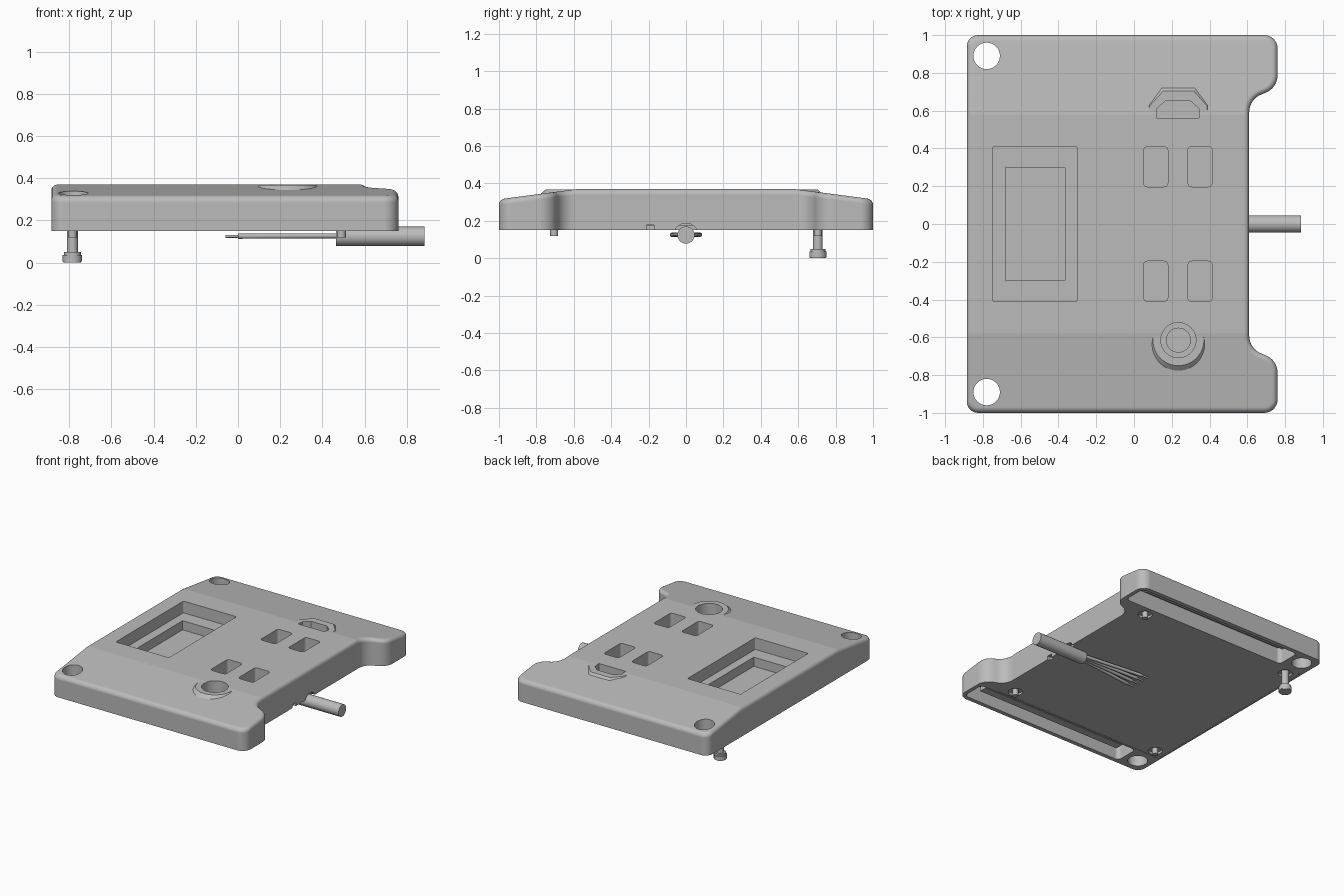
import bpy, bmesh, math
from mathutils import Vector, Matrix

old = bpy.data.objects.get("Cube")
if old:
    bpy.data.objects.remove(old)

grey = bpy.data.materials.new("plain_grey")
grey.use_nodes = True
grey.diffuse_color = (0.5, 0.5, 0.5, 1)
grey.node_tree.nodes["Principled BSDF"].inputs["Base Color"].default_value = (0.5, 0.5, 0.5, 1)


def make(name, bm):
    bmesh.ops.recalc_face_normals(bm, faces=bm.faces)
    me = bpy.data.meshes.new(name)
    bm.to_mesh(me)
    bm.free()
    me.materials.append(grey)
    ob = bpy.data.objects.new(name, me)
    bpy.context.collection.objects.link(ob)
    return ob


def rounded(corners, radii, steps=8):
    """Round each corner of a 2D outline with an arc."""
    out = []
    for i, (c, r) in enumerate(zip(corners, radii)):
        p = Vector(c)
        a = (Vector(corners[i - 1]) - p).normalized()
        b = (Vector(corners[(i + 1) % len(corners)]) - p).normalized()
        if r == 0:
            out.append(p)
            continue
        half = a.angle(b) / 2
        centre = p + (a + b).normalized() * (r / math.sin(half))
        start = p + a * (r / math.tan(half)) - centre
        end = p + b * (r / math.tan(half)) - centre
        turn = math.atan2(start.x * end.y - start.y * end.x, start.dot(end))
        for k in range(steps + 1):
            out.append(centre + Matrix.Rotation(turn * k / steps, 2) @ start)
    return out


def prism_mesh(points, z0, z1):
    bm = bmesh.new()
    base = bm.faces.new([bm.verts.new((p[0], p[1], z0)) for p in points])
    top = bmesh.ops.extrude_face_region(bm, geom=[base])["geom"]
    for v in top:
        if isinstance(v, bmesh.types.BMVert):
            v.co.z = z1
    return bm


def prism(name, points, z0, z1):
    return make(name, prism_mesh(points, z0, z1))


def rect(x0, x1, y0, y1, r=0.0):
    return rounded([(x0, y0), (x1, y0), (x1, y1), (x0, y1)], [r] * 4, 4)


def rod(name, a, b, r0, r1=None, sides=32):
    """Cylinder or cone between two points."""
    a, b = Vector(a), Vector(b)
    d = b - a
    m = Matrix.Translation((a + b) / 2) @ d.to_track_quat("Z", "Y").to_matrix().to_4x4()
    bm = bmesh.new()
    bmesh.ops.create_cone(bm, cap_ends=True, segments=sides, radius1=r0,
                          radius2=r0 if r1 is None else r1, depth=d.length, matrix=m)
    return make(name, bm)


def cut(ob, cutters):
    for c in cutters:
        c.hide_render = True
        mod = ob.modifiers.new("cut", "BOOLEAN")
        mod.operation, mod.solver, mod.object = "DIFFERENCE", "EXACT", c
    bpy.context.view_layer.update()
    dg = bpy.context.evaluated_depsgraph_get()
    me = bpy.data.meshes.new_from_object(ob.evaluated_get(dg))
    ob.modifiers.clear()
    ob.data = me


BOTTOM, TOP, EDGE, CREASE = 0.15, 0.37, 0.315, 0.58


def roof(y):
    return TOP - (TOP - EDGE) * max(0, abs(y) - CREASE) / (1 - CREASE)


# Case: rounded outline with two horns and sloping ends
half = [(0.61, 0.66), (0.76, 0.72), (0.76, 1), (-0.885, 1)]
radii = [0.1, 0.1, 0.07, 0.06]
outline = rounded(half + [(x, -y) for x, y in reversed(half)], radii + radii[::-1])
bm = prism_mesh(outline, BOTTOM, TOP)
for s in (-1, 1):
    bmesh.ops.bisect_plane(bm, geom=bm.verts[:] + bm.edges[:] + bm.faces[:],
                           plane_co=(0, s * CREASE, 0), plane_no=(0, 1, 0))
for v in bm.verts:
    if v.co.z > BOTTOM + 0.1:
        v.co.z = roof(v.co.y)
bmesh.ops.recalc_face_normals(bm, faces=bm.faces)
rim = [e for e in bm.edges if all(v.co.z > BOTTOM + 0.1 for v in e.verts)
       and any(abs(f.normal.z) < 0.1 for f in e.link_faces)]
bmesh.ops.bevel(bm, geom=rim, offset=0.03, segments=5, profile=0.5,
                affect="EDGES", clamp_overlap=False)
case = make("case", bm)

# Raised collars around the socket and the connector slot
socket_xy = (0.235, -0.615)
socket_collar = rod("socket_collar", (*socket_xy, 0.31), (*socket_xy, 0.368), 0.2, 0.135, 48)
collar_bm = prism_mesh([(0.04, 0.5), (0.43, 0.5), (0.43, 0.66), (0.34, 0.76),
                        (0.13, 0.76), (0.04, 0.66)], 0.31, 0.368)
for v in collar_bm.verts:
    if v.co.z > 0.33:
        v.co.x = 0.235 + (v.co.x - 0.235) * 0.78
        v.co.y = 0.5 + (v.co.y - 0.5) * 0.78
slot_collar = make("slot_collar", collar_bm)

# Openings on the top
socket_cut = rod("socket_cutter", (*socket_xy, 0.24), (*socket_xy, 0.5), 0.093, sides=48)
slot_cut = prism("slot_cutter", [(0.12, 0.56), (0.345, 0.56), (0.345, 0.61),
                                 (0.3, 0.65), (0.165, 0.65), (0.12, 0.61)], 0.25, 0.5)
cutters = [socket_cut, slot_cut,
           prism("display_cutter", rect(-0.75, -0.3, -0.41, 0.41, 0.01), 0.28, 0.5),
           prism("screen_cutter", rect(-0.68, -0.365, -0.3, 0.3), 0.21, 0.5)]
for s in (-1, 1):
    y0, y1 = sorted((s * 0.197, s * 0.41))
    for x in (0.115, 0.35):
        cutters.append(prism("button_cutter", rect(x - 0.064, x + 0.064, y0, y1, 0.02), 0.22, 0.5))
    cutters.append(rod("corner_hole_cutter", (-0.78, s * 0.89, 0), (-0.78, s * 0.89, 0.6), 0.07, sides=48))
    # Hollow channel under each end
    y0, y1 = sorted((s * 0.785, s * 0.968))
    cutters.append(prism("channel_cutter", rect(-0.67, 0.73, y0, y1, 0.03), 0.1, 0.27))

# Board pocket, cable arch and small side slot
cutters += [prism("pocket_cutter", rect(-0.872, 0.59, -0.77, 0.77, 0.02), 0.1, 0.175),
            rod("cable_arch_cutter", (0.5, 0, 0.122), (0.7, 0, 0.122), 0.065),
            prism("side_slot_cutter", rect(0.57, 0.65, -0.21, -0.17), 0.1, 0.178)]
cut(case, cutters)
cut(socket_collar, [socket_cut])
cut(slot_collar, [slot_cut])

# Circuit board with four screw recesses
board = prism("circuit_board", rect(-0.871, 0.589, -0.769, 0.769, 0.02), 0.151, 0.174)
posts = [(x, s * 0.705) for x in (-0.785, 0.49) for s in (-1, 1)]
board_cuts = [rod("screw_recess_cutter", (x, y, 0.1), (x, y, 0.168), 0.05, sides=24) for x, y in posts]
cut(board, board_cuts)

# Socket plug, bars in the end channels
rod("socket_plug", (*socket_xy, 0.235), (*socket_xy, 0.29), 0.066)
for s in (-1, 1):
    y0, y1 = sorted((s * 0.87, s * 0.93))
    prism("channel_bar", rect(-0.62, 0.62, y0, y1), 0.21, 0.275)

# Screws: one long with a head, the others short pegs
for x, y in posts:
    if x < 0 and y > 0:
        rod("long_screw", (x, y, 0.03), (x, y, 0.175), 0.026)
        rod("long_screw_head", (x, y, 0.005), (x, y, 0.035), 0.046)
        rod("long_screw_tip", (x, y, 0), (x, y, 0.01), 0.042)
        rod("long_screw_collar", (x, y, 0.034), (x, y, 0.05), 0.04)
    else:
        rod("short_peg", (x, y, 0.12), (x, y, 0.172), 0.021)

# Cable and its four fanned wires
rod("cable", (0.465, 0, 0.124), (0.885, 0, 0.124), 0.046)
for y in (-0.075, -0.025, 0.025, 0.075):
    rod("wire", (0.48, y * 0.3, 0.127), (0, y, 0.125), 0.012, sides=12)
    rod("wire_tip", (0.01, y, 0.125), (-0.06, y * 1.05, 0.124), 0.007, sides=12)

# Remove helpers and shade the parts
for c in cutters + board_cuts:
    bpy.data.objects.remove(c)
for ob in [o for o in bpy.context.scene.objects if o.type == "MESH" and grey.name in o.data.materials]:
    bpy.ops.object.select_all(action="DESELECT")
    ob.select_set(True)
    bpy.context.view_layer.objects.active = ob
    bpy.ops.object.shade_smooth_by_angle(angle=math.radians(32))
for e in case.data.edges:
    if all(abs(abs(case.data.vertices[i].co.y) - CREASE) < 0.001 for i in e.vertices):
        e.use_edge_sharp = True
weighted = case.modifiers.new("weighted_normals", "WEIGHTED_NORMAL")
weighted.keep_sharp = True
weighted.weight = 100
